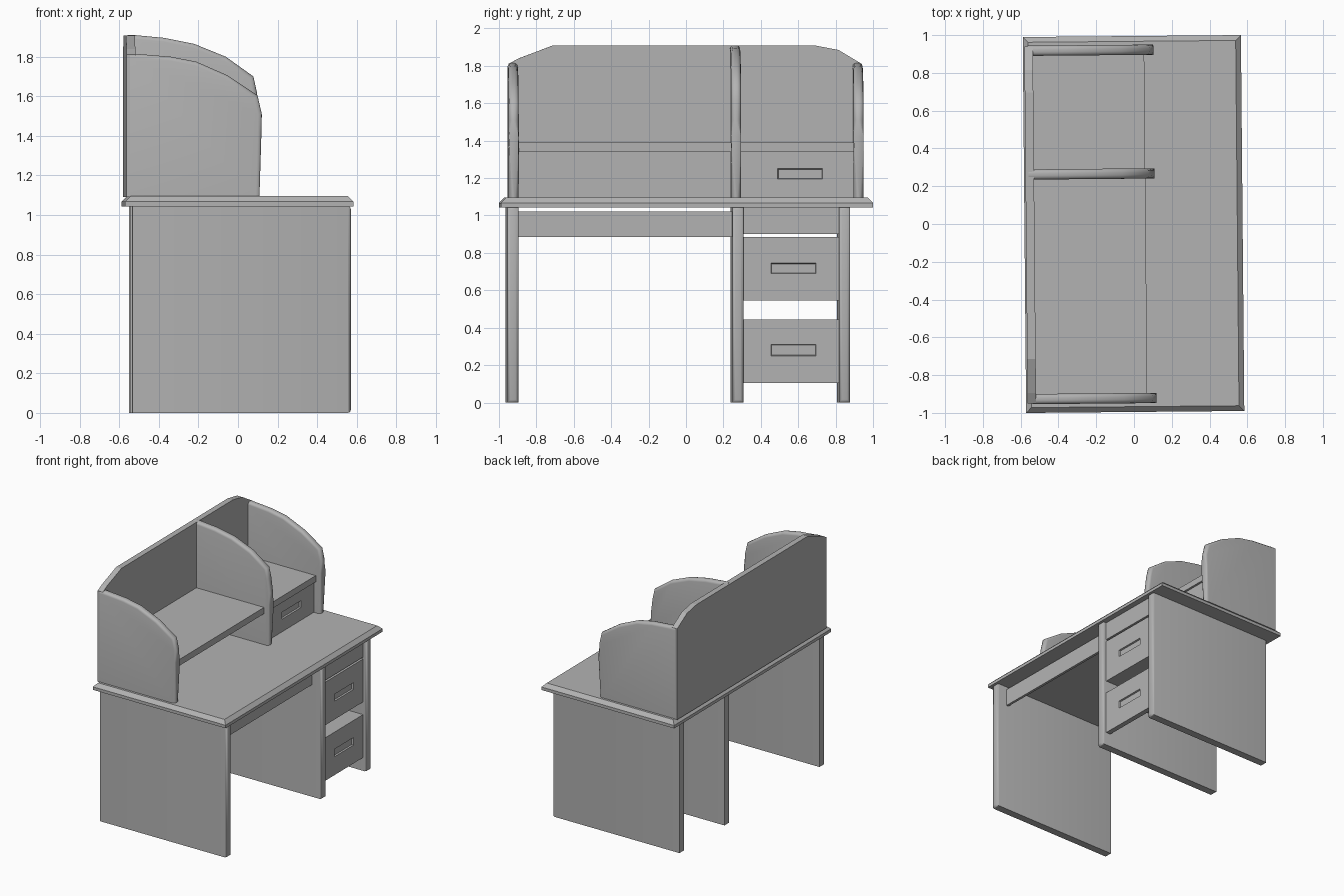
import bpy, bmesh, math
from mathutils import Matrix

cube = bpy.data.objects.get("Cube")
if cube:
    bpy.data.objects.remove(cube, do_unlink=True)

grey = bpy.data.materials.new("plain_grey")
grey.use_nodes = True
colour = (0.45, 0.45, 0.45, 1)
grey.diffuse_color = colour
grey.node_tree.nodes["Principled BSDF"].inputs["Base Color"].default_value = colour
TURN = Matrix.Rotation(0.009, 4, 'Z')  # the whole desk stands very slightly turned


def finish(name, bm, smooth=None):
    bmesh.ops.recalc_face_normals(bm, faces=bm.faces)
    mesh = bpy.data.meshes.new(name)
    bm.to_mesh(mesh)
    bm.free()
    mesh.transform(TURN)
    mesh.materials.append(grey)
    obj = bpy.data.objects.new(name, mesh)
    bpy.context.collection.objects.link(obj)
    if smooth:
        bpy.ops.object.select_all(action='DESELECT')
        obj.select_set(True)
        bpy.context.view_layer.objects.active = obj
        bpy.ops.object.shade_smooth_by_angle(angle=math.radians(smooth))
    return obj


def box(x, y, z):
    bm = bmesh.new()
    bmesh.ops.create_cube(bm, size=1)
    for v in bm.verts:
        for i, (lo, hi) in enumerate((x, y, z)):
            v.co[i] = hi if v.co[i] > 0 else lo
    return bm


def bevel_side(bm, axis, offset, segments):
    """Bevel the edges round the face at the high end of one axis."""
    top = max(v.co[axis] for v in bm.verts) - 0.0001
    edges = [e for e in bm.edges if all(v.co[axis] > top for v in e.verts)]
    bmesh.ops.bevel(bm, geom=edges, offset=offset, segments=segments,
                    profile=0.5, affect='EDGES')


def prism(points, axis, lo, hi):
    """Extrude an outline along x or y; points are (other axis, z)."""
    bm = bmesh.new()
    place = (lambda p: (lo, *p)) if axis == 0 else (lambda p: (p[0], lo, p[1]))
    face = bm.faces.new([bm.verts.new(place(p)) for p in points])
    new = bmesh.ops.extrude_face_region(bm, geom=[face])["geom"]
    for v in new:
        if isinstance(v, bmesh.types.BMVert):
            v.co[axis] = hi
    return bm


def drawer_front(name, x, y, z, grip_y, grip_z):
    """Plate with a shallow recessed grip on its front."""
    bm = box(x, y, z)
    front = max(bm.faces, key=lambda f: f.calc_center_median().x)
    bmesh.ops.inset_individual(bm, faces=[front], thickness=0.02)
    mid = front.calc_center_median()
    for v in front.verts:
        v.co.y = grip_y[v.co.y > mid.y]
        v.co.z = grip_z[v.co.z > mid.z]
    bmesh.ops.inset_individual(bm, faces=[front], thickness=0.005, depth=-0.012)
    finish(name, bm)


# Desk top with chamfered upper edge
bm = box((-0.58, 0.575), (-0.995, 0.995), (1.043, 1.095))
bevel_side(bm, 2, 0.028, 1)
finish("desk_top", bm)

# Standing leg panels with rounded front edges
for name, y in (("right_leg_panel", -0.93), ("middle_leg_panel", 0.273),
                ("left_leg_panel", 0.843)):
    bm = box((-0.543, 0.562), (y - 0.03, y + 0.03), (0, 1.045))
    bevel_side(bm, 0, 0.016, 2)
    finish(name, bm, 50)

# Apron under the knee space
finish("apron", box((0.455, 0.475), (-0.9, 0.245), (0.885, 1.02)))

# Lower drawers, their shelves and the strip above
BAY = (0.3, 0.816)
drawer_front("lower_drawer", (0.49, 0.53), BAY, (0.105, 0.445), (0.45, 0.69), (0.25, 0.31))
drawer_front("upper_drawer", (0.49, 0.53), BAY, (0.545, 0.885), (0.45, 0.69), (0.69, 0.745))
finish("drawer_strip", box((0.49, 0.53), BAY, (0.9, 1.045)))
for name, z in (("lower_bay_shelf", 0.425), ("upper_bay_shelf", 0.545)):
    finish(name, box((-0.16, 0.49), BAY, (z, z + 0.02)))

# Back board with sloped upper corners
finish("back_board", prism(
    [(-0.945, 1.09), (-0.945, 1.81), (-0.89, 1.84), (-0.71, 1.908),
     (0.7, 1.908), (0.82, 1.885), (0.945, 1.81), (0.945, 1.09)], 0, -0.572, -0.527))

# Curved dividers: the low outline for the ends, a raised one for the middle
LOW = [(-0.35, 1.8), (-0.22, 1.775), (-0.06, 1.705), (0.09, 1.605)]
HIGH = [(-0.37, 1.895), (-0.22, 1.865), (-0.06, 1.8), (0.08, 1.7), (0.098, 1.62)]
for name, y, top, arc in (("right_divider", -0.922, 1.815, LOW),
                          ("middle_divider", 0.267, 1.91, HIGH),
                          ("left_divider", 0.922, 1.815, LOW)):
    outline = [(-0.555, 1.09), (-0.555, top), (-0.53, top), *arc,
               (0.112, 1.51), (0.11, 1.42), (0.1, 1.09)]
    bm = prism(outline, 1, y - 0.027, y + 0.027)
    rim = [e for e in bm.edges
           if abs(e.verts[0].co.y - e.verts[1].co.y) < 0.001
           and max(v.co.x for v in e.verts) > -0.54
           and max(v.co.z for v in e.verts) > 1.1]
    bmesh.ops.bevel(bm, geom=rim, offset=0.02, segments=3, profile=0.5, affect='EDGES')
    finish(name, bm, 50)

# Long shelf and the small drawer under it
finish("shelf", box((-0.53, 0.062), (-0.9, 0.9), (1.34, 1.39)))
drawer_front("small_drawer", (0.0, 0.045), (0.285, 0.9), (1.09, 1.34), (0.49, 0.73), (1.195, 1.25))
